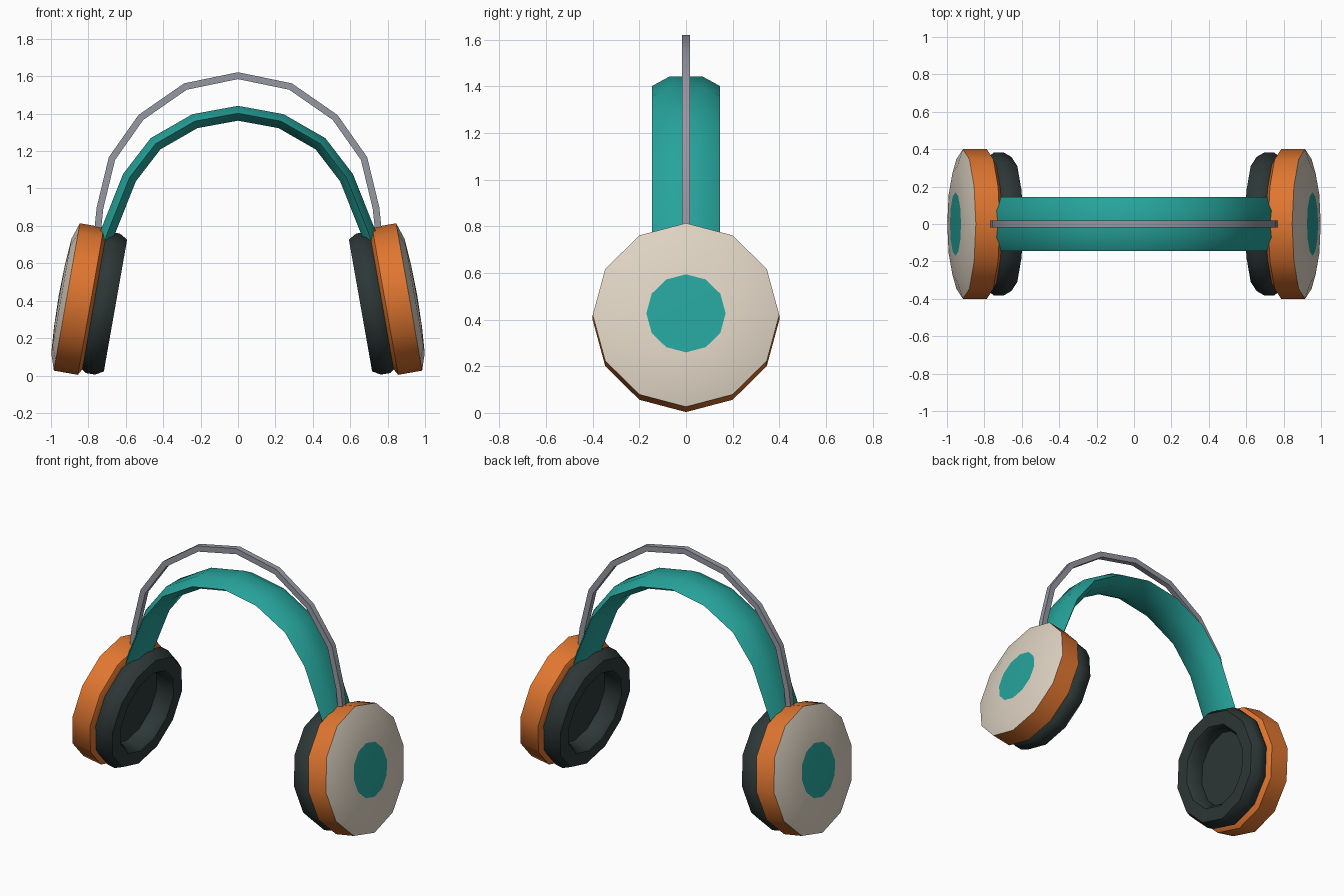
import bpy, bmesh, math
from mathutils import Matrix, Vector

if "Cube" in bpy.data.objects:
    bpy.data.objects.remove(bpy.data.objects["Cube"])

SIDES = 12
# Ear cup frame: local +x points outward, tilted ten degrees upward
CUP = Matrix.Translation((0.915, 0, 0.42)) @ Matrix.Rotation(math.radians(-10), 4, 'Y')


def material(name, rgb):
    m = bpy.data.materials.new(name)
    lin = [((c / 255 + 0.055) / 1.055) ** 2.4 for c in rgb]
    m.diffuse_color = (*lin, 1)
    m.use_nodes = True
    m.node_tree.nodes["Principled BSDF"].inputs["Base Color"].default_value = m.diffuse_color
    return m


orange = material("orange", (224, 118, 48))
teal = material("teal", (38, 163, 155))
cream = material("cream", (222, 211, 195))
charcoal = material("charcoal", (45, 55, 55))
grey = material("grey", (150, 152, 162))


def finish(bm, name, mat, mirror=False):
    me = bpy.data.meshes.new(name)
    bm.to_mesh(me)
    bm.free()
    me.materials.append(mat)
    ob = bpy.data.objects.new(name, me)
    bpy.context.collection.objects.link(ob)
    bpy.ops.object.select_all(action='DESELECT')
    ob.select_set(True)
    bpy.context.view_layer.objects.active = ob
    bpy.ops.object.shade_smooth_by_angle(angle=math.radians(40))
    if mirror:
        mod = ob.modifiers.new("both_sides", 'MIRROR')
        mod.use_clip = False
        mod.use_mirror_merge = False
    return ob


def lathe(name, profile, mat):
    """Turn (radius, axial) points, outer end first, round the cup axis; mirror to both ears."""
    bm = bmesh.new()
    rings = []
    for r, a in profile:
        n = SIDES if r > 0 else 1
        angles = [2 * math.pi * i / SIDES for i in range(n)]
        rings.append([bm.verts.new(CUP @ Vector((a, r * math.sin(t), r * math.cos(t))))
                      for t in angles])
    for A, B in zip(rings, rings[1:]):
        for i in range(SIDES):
            j = (i + 1) % SIDES
            if len(A) == 1:
                bm.faces.new((A[0], B[j], B[i]))
            elif len(B) == 1:
                bm.faces.new((A[i], A[j], B[0]))
            else:
                bm.faces.new((A[i], A[j], B[j], B[i]))
    return finish(bm, name, mat, mirror=True)


def sweep(name, half_path, section, mat):
    """Sweep a (y, normal offset) section along a symmetric arch in the xz plane."""
    path = [Vector((-x, 0, z)) for x, z in reversed(half_path[1:])]
    path += [Vector((x, 0, z)) for x, z in half_path]
    bm = bmesh.new()
    rings = []
    for i, p in enumerate(path):
        d0 = (p - path[max(i - 1, 0)]).normalized()
        d1 = (path[min(i + 1, len(path) - 1)] - p).normalized()
        t = (d0 + d1).normalized()
        normal = Vector((-t.z, 0, t.x))
        miter = 1 / max(t.dot(d1), t.dot(d0))
        rings.append([bm.verts.new(p + Vector((0, y, 0)) + normal * o * miter)
                      for y, o in section])
    n = len(section)
    for A, B in zip(rings, rings[1:]):
        for i in range(n):
            bm.faces.new((A[i], A[(i + 1) % n], B[(i + 1) % n], B[i]))
    bm.faces.new(rings[0])
    bm.faces.new(rings[-1])
    bmesh.ops.recalc_face_normals(bm, faces=bm.faces)
    return finish(bm, name, mat)


# Ear cups: shell, domed cover, round badge and hollow cushion
lathe("cup_shell", [(0, 0), (0.4, 0), (0.4, -0.13), (0.365, -0.15), (0, -0.15)], orange)
lathe("cup_cover", [(0.17, 0.04), (0.31, 0.03), (0.4, 0)], cream)
lathe("cup_badge", [(0, 0.044), (0.17, 0.04)], teal)
lathe("ear_cushion", [(0.365, -0.145), (0.383, -0.17), (0.383, -0.22), (0.358, -0.264),
                      (0.27, -0.264), (0.25, -0.24), (0.25, -0.155), (0, -0.155)], charcoal)

# Padded headband with a flattened six-sided section
hexagon = [(0.145 * math.cos(math.pi * k / 3), 0.045 * math.sin(math.pi * k / 3))
           for k in range(6)]
sweep("headband", [(0, 1.402), (0.23, 1.36), (0.441, 1.239), (0.58, 1.058),
                   (0.698, 0.762), (0.712, 0.72)], hexagon, teal)

# Thin square support wire above the headband
h = 0.018
sweep("support_wire", [(0, 1.603), (0.281, 1.545), (0.519, 1.38), (0.674, 1.16),
                       (0.738, 0.895), (0.752, 0.76)],
      [(-h, -h), (h, -h), (h, h), (-h, h)], grey)
